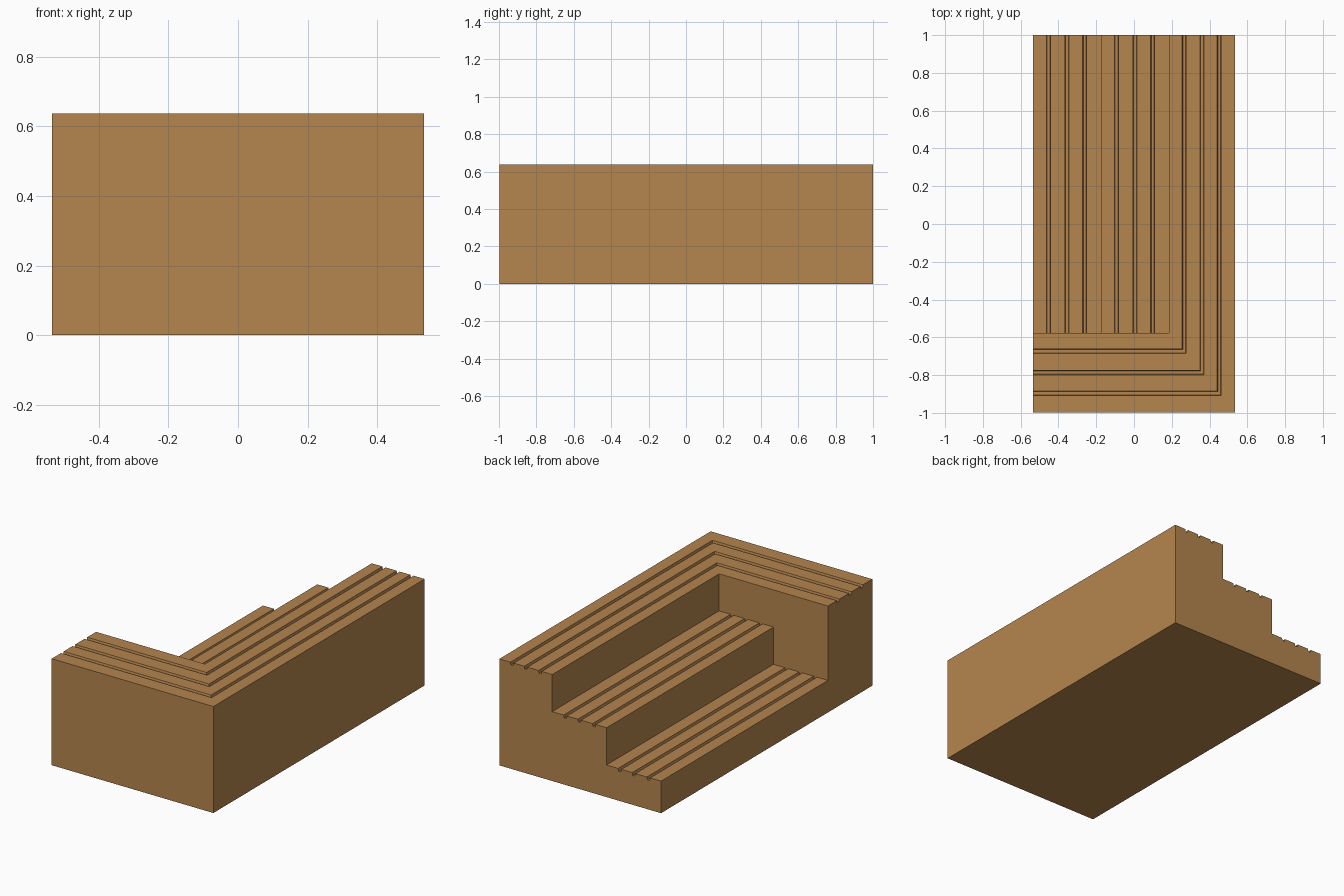
import bpy, bmesh

if "Cube" in bpy.data.objects:
    bpy.data.objects.remove(bpy.data.objects["Cube"])

# Main dimensions
X0, X1, X2, X3 = -0.535, -0.175, 0.185, 0.535    # step edges across the width
BACK, INNER, FRONT = 1.0, -0.577, -0.997         # length limits
H1, H2, H3 = 0.192, 0.415, 0.637                 # tread heights
GROOVES = (0.23, 0.50, 0.76)                     # groove centres as tread fractions
HALF, FLOOR, DEPTH = 0.03, 0.02, 0.016           # groove half widths and depth


def tread(h):
    """Grooved tread profile as (fraction across, height)."""
    pts = [(0, h)]
    for u in GROOVES:
        pts += [(u - HALF, h), (u - FLOOR, h - DEPTH), (u + FLOOR, h - DEPTH), (u + HALF, h)]
    return pts + [(1, h)]


def lerp(a, b, u):
    return a + (b - a) * u


bm = bmesh.new()


def face(coords):
    bm.faces.new([bm.verts.new(c) for c in coords])


def strip(a, b):
    """Quads joining two matching rows of points."""
    for i in range(len(a) - 1):
        face((a[i], a[i + 1], b[i + 1], b[i]))


# Lower and middle steps, running from the back to the inner wall
stairs = [(X0, 0)]
stairs += [(lerp(X0, X1, u), z) for u, z in tread(H1)]
stairs += [(lerp(X1, X2, u), z) for u, z in tread(H2)]
stairs += [(X2, H3)]
stairs_back = [(x, BACK, z) for x, z in stairs]
stairs_front = [(x, INNER, z) for x, z in stairs]
strip(stairs_back, stairs_front)

# Top tier: grooved profile mitred round the corner
top = tread(H3) + [(1, 0)]
top_back = [(lerp(X2, X3, u), BACK, z) for u, z in top]
top_mitre = [(lerp(X2, X3, u), lerp(INNER, FRONT, u), z) for u, z in top]
top_end = [(X0, lerp(INNER, FRONT, u), z) for u, z in top]
strip(top_back, top_mitre)
strip(top_mitre, top_end)

# Back end, inner wall, left end and underside
face(stairs_back + top_back[1:])
face(stairs_front[1:] + [(X0, INNER, H3)])
face(top_end + [(X0, INNER, 0), (X0, INNER, H1)])
face([(X0, BACK, 0), (X3, BACK, 0), (X3, FRONT, 0), (X0, FRONT, 0), (X0, INNER, 0)])

bmesh.ops.remove_doubles(bm, verts=bm.verts, dist=1e-5)
bmesh.ops.recalc_face_normals(bm, faces=bm.faces)

mesh = bpy.data.meshes.new("corner_steps")
bm.to_mesh(mesh)
bm.free()
obj = bpy.data.objects.new("corner_steps", mesh)
bpy.context.collection.objects.link(obj)

# Single wood colour
wood = bpy.data.materials.new("brown wood")
wood.diffuse_color = (0.46, 0.235, 0.077, 1)
wood.use_nodes = True
wood.node_tree.nodes["Principled BSDF"].inputs["Base Color"].default_value = wood.diffuse_color
mesh.materials.append(wood)
